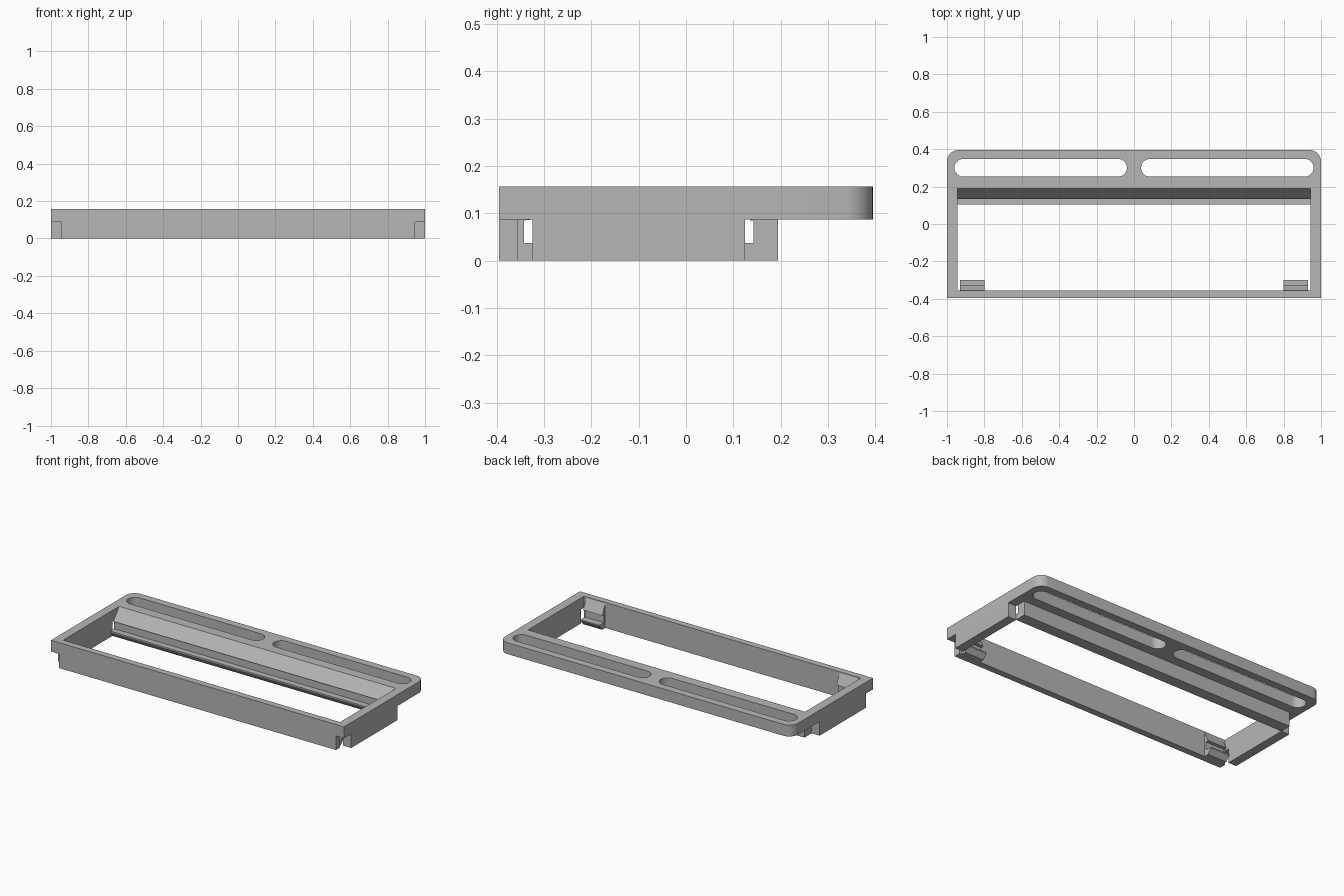
import bpy, bmesh
from math import pi, cos, sin

cube = bpy.data.objects.get("Cube")
if cube:
    bpy.data.objects.remove(cube)

grey = bpy.data.materials.new("matte_grey")
grey.use_nodes = True
COLOUR = (0.47, 0.47, 0.47, 1)
grey.diffuse_color = COLOUR
grey.node_tree.nodes["Principled BSDF"].inputs["Base Color"].default_value = COLOUR

TOP, SHELF = 0.157, 0.087        # flange top and underside
INNER = 0.945                    # inner half width of the frame
FRONT, BACK = -0.395, 0.395


def finish(name, bm):
    bmesh.ops.remove_doubles(bm, verts=bm.verts, dist=1e-5)
    bmesh.ops.recalc_face_normals(bm, faces=bm.faces)
    mesh = bpy.data.meshes.new(name)
    bm.to_mesh(mesh)
    bm.free()
    mesh.materials.clear()
    mesh.materials.append(grey)
    obj = bpy.data.objects.new(name, mesh)
    bpy.context.collection.objects.link(obj)
    return obj


def prism(name, profile, x0, x1):
    """Extrude a (y, z) profile along x."""
    bm = bmesh.new()
    face = bm.faces.new([bm.verts.new((x0, y, z)) for y, z in profile])
    out = bmesh.ops.extrude_face_region(bm, geom=[face])
    verts = [v for v in out["geom"] if isinstance(v, bmesh.types.BMVert)]
    bmesh.ops.translate(bm, verts=verts, vec=(x1 - x0, 0, 0))
    return finish(name, bm)


def rounded(x0, x1, y0, y1, radii, steps=10):
    """Rectangle outline; radii start at the back left corner, anticlockwise
    from the +x +y corner."""
    points = []
    signs = ((1, 1), (-1, 1), (-1, -1), (1, -1))
    for i, ((sx, sy), r) in enumerate(zip(signs, radii)):
        cx = x1 - r if sx > 0 else x0 + r
        cy = y1 - r if sy > 0 else y0 + r
        count = steps if r else 0
        for k in range(count + 1):
            a = pi / 2 * (i + (k / count if count else 0))
            points.append((cx + r * cos(a), cy + r * sin(a)))
    return points


def plate(name, outlines, z0, z1):
    """Flat plate from an outer outline and hole outlines."""
    curve = bpy.data.curves.new(name + "_outline", "CURVE")
    curve.dimensions = "2D"
    curve.fill_mode = "BOTH"
    curve.extrude = (z1 - z0) / 2
    for outline in outlines:
        spline = curve.splines.new("POLY")
        spline.points.add(len(outline) - 1)
        for p, (x, y) in zip(spline.points, outline):
            p.co = (x, y, 0, 1)
        spline.use_cyclic_u = True
    helper = bpy.data.objects.new(name + "_outline", curve)
    bpy.context.collection.objects.link(helper)
    deps = bpy.context.evaluated_depsgraph_get()
    mesh = bpy.data.meshes.new_from_object(helper.evaluated_get(deps))
    bm = bmesh.new()
    bm.from_mesh(mesh)
    bmesh.ops.translate(bm, verts=bm.verts, vec=(0, 0, (z0 + z1) / 2))
    bpy.data.objects.remove(helper)
    bpy.data.meshes.remove(mesh)
    return finish(name, bm)


def box_profile(y0, y1, z0, z1):
    return [(y0, z0), (y1, z0), (y1, z1), (y0, z1)]


# Top frame with the large opening and two rounded slots
slot_r = 0.0475
frame = plate("top_frame", [
    rounded(-1, 1, FRONT, BACK, (0.06, 0.06, 0, 0)),
    rounded(-INNER, INNER, -0.355, 0.19, (0, 0, 0, 0)),
    rounded(0.038, 0.96, 0.253, 0.348, (slot_r,) * 4),
    rounded(-0.96, -0.038, 0.253, 0.348, (slot_r,) * 4),
], SHELF, TOP)
bpy.context.view_layer.objects.active = frame
frame.select_set(True)
bpy.ops.object.shade_smooth_by_angle(angle=pi / 6)

# Front wall below the frame
prism("front_wall", box_profile(FRONT, -0.355, 0, SHELF), -INNER, INNER)

# Rear rail: sloped lead-in, groove and lower lip
prism("rear_rail", [
    (0.19, TOP), (0.135, 0.085), (0.143, 0.085), (0.143, 0.037),
    (0.105, 0.037), (0.105, 0.03), (0.125, 0), (0.195, 0),
    (0.195, SHELF), (0.19, SHELF)], -INNER, INNER)

# Side walls and the front snap clips
clip = [(-0.355, 0.15), (-0.325, 0.087), (-0.343, 0.085), (-0.343, 0.037),
        (-0.30, 0.037), (-0.30, 0.03), (-0.325, 0), (-0.355, 0)]
for side, s in (("left", 1), ("right", -1)):
    prism(side + "_side_wall", box_profile(-0.325, 0.125, 0, SHELF), s * INNER, s)
    prism(side + "_front_clip", clip, s * 0.80, s * 0.93)
